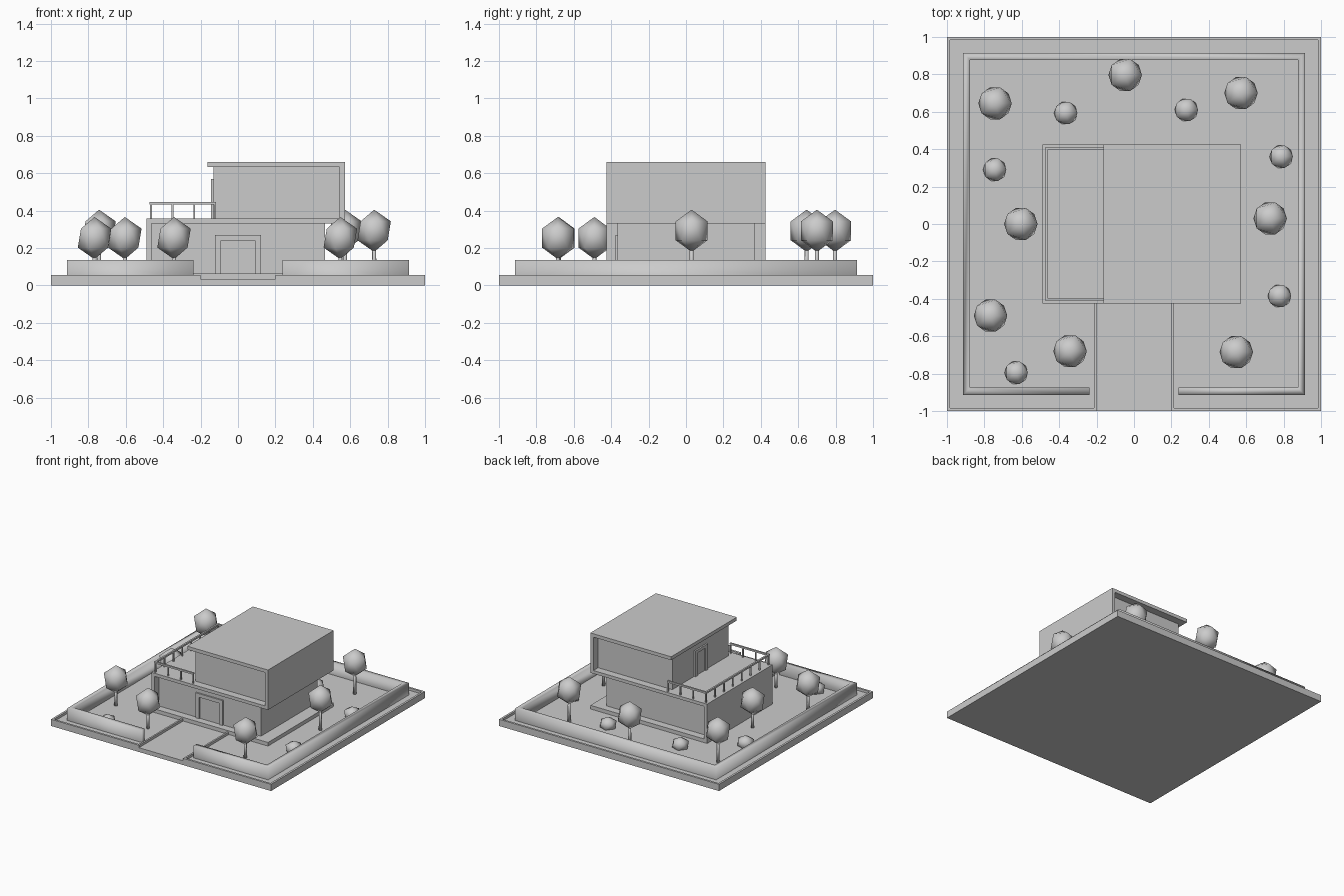
import bpy, bmesh, math
from mathutils import Matrix

cube = bpy.data.objects.get("Cube")
if cube:
    bpy.data.objects.remove(cube)

GREY = (0.6, 0.6, 0.6, 1.0)
mat = bpy.data.materials.new("plain grey")
mat.use_nodes = True
mat.diffuse_color = GREY
mat.node_tree.nodes["Principled BSDF"].inputs["Base Color"].default_value = GREY


def finish(name, bm, smooth=False):
    bmesh.ops.recalc_face_normals(bm, faces=bm.faces)
    for f in bm.faces:
        f.smooth = smooth
    mesh = bpy.data.meshes.new(name)
    bm.to_mesh(mesh)
    bm.free()
    mesh.materials.append(mat)
    obj = bpy.data.objects.new(name, mesh)
    bpy.context.collection.objects.link(obj)
    return obj


def add_box(bm, x0, x1, y0, y1, z0, z1):
    m = Matrix.Translation(((x0 + x1) / 2, (y0 + y1) / 2, (z0 + z1) / 2))
    m = m @ Matrix.Diagonal((x1 - x0, y1 - y0, z1 - z0, 1))
    bmesh.ops.create_cube(bm, size=1, matrix=m)


def box(name, *dims):
    bm = bmesh.new()
    add_box(bm, *dims)
    return finish(name, bm)


def strip(name, outer, inner, z0, z1, closed=False, smooth=False, base=True):
    """Wall of rectangular section between two matching outlines; base adds its underside."""
    bm = bmesh.new()
    rings = [[bm.verts.new(p) for p in ((*o, z0), (*o, z1), (*i, z1), (*i, z0))]
             for o, i in zip(outer, inner)]
    n = len(rings)
    for k in range(n if closed else n - 1):
        a, b = rings[k], rings[(k + 1) % n]
        for j in range(4 if base else 3):
            bm.faces.new((a[j], a[(j + 1) % 4], b[(j + 1) % 4], b[j]))
    if not closed:
        bm.faces.new(rings[0])
        bm.faces.new(rings[-1])
    return finish(name, bm, smooth)


def mirrored(half):
    return half + [(-x, y) for x, y in reversed(half)]


# Ground slab with a raised rim that turns in along the path
LAWN, RIM = 0.035, 0.055
box("ground_slab", -1, 1, -1, 1, 0, LAWN)
strip("ground_rim",
      mirrored([(-0.2, -0.42), (-0.2, -1), (-1, -1), (-1, 1)]),
      mirrored([(-0.214, -0.406), (-0.214, -0.983), (-0.983, -0.983), (-0.983, 0.983)]),
      LAWN, RIM, closed=True, base=False)

# Garden wall, open at the path
strip("garden_wall",
      mirrored([(-0.237, -0.913), (-0.913, -0.913), (-0.913, 0.913)]),
      mirrored([(-0.237, -0.875), (-0.876, -0.875), (-0.876, 0.878)]),
      LAWN, 0.135, smooth=True, base=False)

# House shell: one S-shaped band from plinth to roof, extruded in depth
L, R, T = -0.49, 0.571, 0.028
DEPTH = 0.426
F0, F1, F2 = 0.065, 0.358, 0.66
CEIL = 0.332
ROOF_L = -0.163
profile = [(L, LAWN), (R, LAWN), (R, F0), (L + T, F0), (L + T, CEIL),
           (R, CEIL), (R, F2), (ROOF_L, F2), (ROOF_L, F2 - T),
           (R - T, F2 - T), (R - T, F1), (L, F1)]
bm = bmesh.new()
face = bm.faces.new([bm.verts.new((x, -DEPTH, z)) for x, z in profile])
ext = bmesh.ops.extrude_face_region(bm, geom=[face], use_keep_orig=True)
bmesh.ops.translate(bm, vec=(0, 2 * DEPTH, 0),
                    verts=[v for v in ext["geom"] if isinstance(v, bmesh.types.BMVert)])
finish("house_shell", bm)

# Recessed storeys
WALL, UP_L = 0.365, -0.131
box("ground_storey", L + T, 0.465, -WALL, WALL, F0, CEIL)
box("upper_storey", UP_L, R - T, -WALL, WALL, F1, F2 - T)

# Door surrounds: front entrance and terrace door
bm = bmesh.new()
for s in (-1, 1):
    add_box(bm, *sorted((s * 0.09, s * 0.124)), -WALL - 0.012, -WALL, F0, 0.27)
add_box(bm, -0.09, 0.09, -WALL - 0.012, -WALL, 0.24, 0.27)
finish("front_door_frame", bm)
box("front_door", -0.088, 0.088, -WALL - 0.003, -WALL, F0, 0.238)

bm = bmesh.new()
for s in (-1, 1):
    add_box(bm, UP_L - 0.013, UP_L, *sorted((s * 0.05, s * 0.08)), F1, 0.57)
add_box(bm, UP_L - 0.013, UP_L, -0.05, 0.05, 0.545, 0.57)
finish("terrace_door_frame", bm)
box("terrace_door", UP_L - 0.003, UP_L, -0.048, 0.048, F1, 0.543)

# Terrace railing: top rail and posts round three sides
RX, RY, END = -0.466, 0.406, -0.117
HW, PW = 0.007, 0.005
strip("terrace_top_rail",
      [(END, -RY - HW), (RX - HW, -RY - HW), (RX - HW, RY + HW), (END, RY + HW)],
      [(END, -RY + HW), (RX + HW, -RY + HW), (RX + HW, RY - HW), (END, RY - HW)],
      0.432, 0.446)
posts = [(RX, RY * (2 * i / 7 - 1)) for i in range(8)]
posts += [(x, s * RY) for x in (-0.35, -0.234, -0.122) for s in (-1, 1)]
bm = bmesh.new()
for x, y in posts:
    add_box(bm, x - PW, x + PW, y - PW, y + PW, F1, 0.432)
finish("terrace_posts", bm)


def foliage(name, x, y, z, width, height):
    bm = bmesh.new()
    m = Matrix.Translation((x, y, z)) @ Matrix.Diagonal((width, width, height, 1))
    bmesh.ops.create_icosphere(bm, subdivisions=1, radius=1, matrix=m)
    finish(name, bm, True)


# Trees: (x, y, crown centre height)
trees = [(-0.743, 0.645, 0.292), (-0.047, 0.797, 0.292), (0.572, 0.7, 0.292),
         (0.728, 0.03, 0.292), (-0.605, 0, 0.253), (-0.767, -0.49, 0.253),
         (-0.342, -0.68, 0.253), (0.547, -0.685, 0.253)]
for i, (x, y, z) in enumerate(trees, 1):
    foliage(f"tree_crown_{i}", x, y, z, 0.1, 0.113)
    bm = bmesh.new()
    h = z - 0.08 - LAWN
    bmesh.ops.create_cone(bm, cap_ends=True, segments=8, radius1=0.013, radius2=0.01,
                          depth=h, matrix=Matrix.Translation((x, y, LAWN + h / 2)))
    finish(f"tree_trunk_{i}", bm, True)

# Bushes
bushes = [(-0.365, 0.593), (0.28, 0.61), (0.787, 0.36), (0.778, -0.385),
          (-0.63, -0.795), (-0.745, 0.29)]
for i, (x, y) in enumerate(bushes, 1):
    foliage(f"bush_{i}", x, y, 0.06, 0.07, 0.058)
